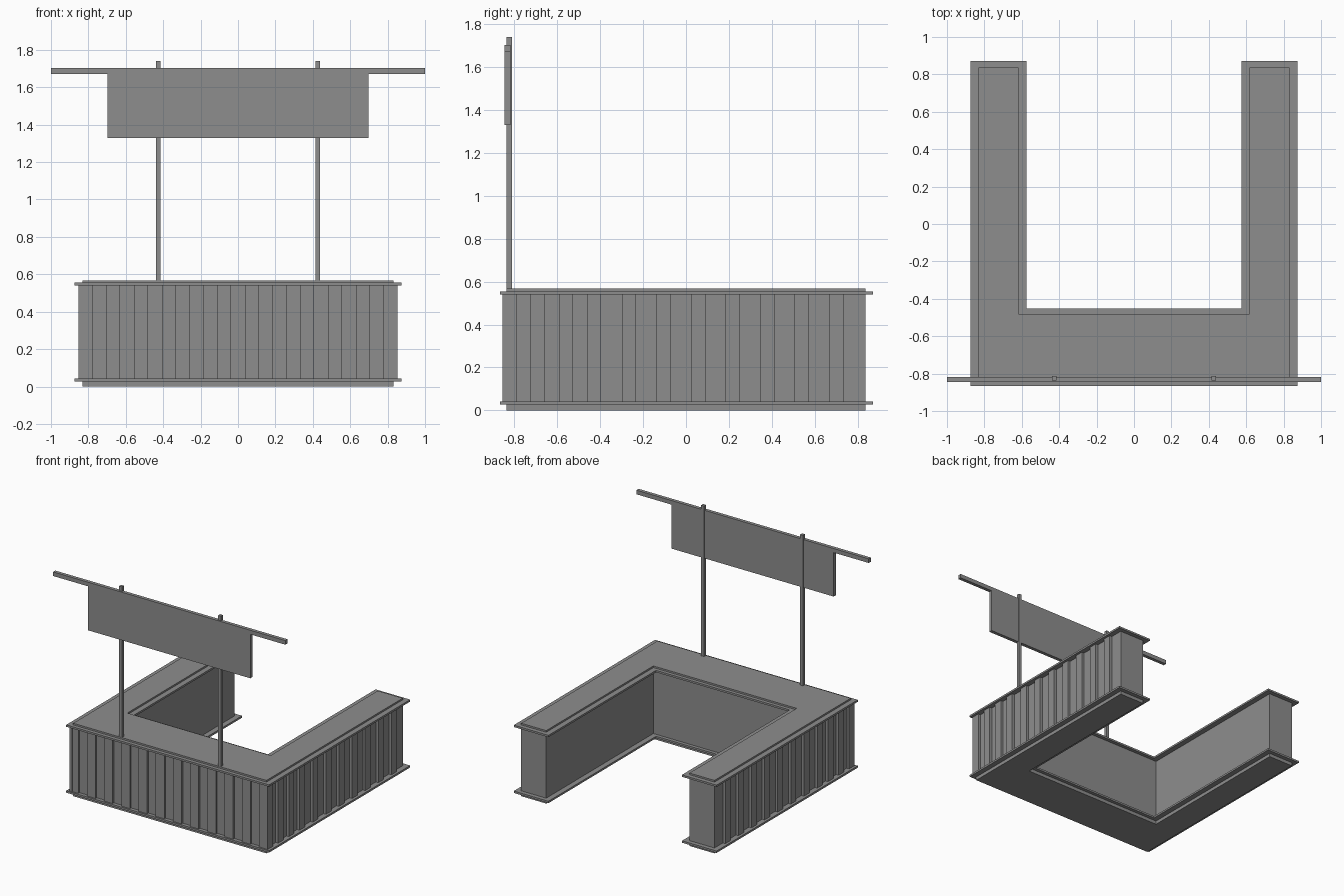
import bpy
import bmesh

cube = bpy.data.objects.get("Cube")
if cube:
    bpy.data.objects.remove(cube)

grey = bpy.data.materials.new("plain grey")
grey.use_nodes = True
GREY = (0.27, 0.27, 0.27, 1)
grey.diffuse_color = GREY
grey.node_tree.nodes["Principled BSDF"].inputs["Base Color"].default_value = GREY


def finish(name, bm):
    bmesh.ops.recalc_face_normals(bm, faces=bm.faces)
    mesh = bpy.data.meshes.new(name)
    bm.to_mesh(mesh)
    bm.free()
    mesh.materials.append(grey)
    obj = bpy.data.objects.new(name, mesh)
    bpy.context.collection.objects.link(obj)
    return obj


def add_box(bm, x0, x1, y0, y1, z0, z1):
    verts = bmesh.ops.create_cube(bm, size=1)["verts"]
    for v in verts:
        v.co.x = x1 if v.co.x > 0 else x0
        v.co.y = y1 if v.co.y > 0 else y0
        v.co.z = z1 if v.co.z > 0 else z0


def box(name, *bounds):
    bm = bmesh.new()
    add_box(bm, *bounds)
    return finish(name, bm)


def u_slab(name, outer, inner, front, inner_front, back, z0, z1):
    """Extruded U-shaped outline, open towards the back."""
    half = [(outer, front), (outer, back), (inner, back), (inner, inner_front)]
    outline = half + [(-x, y) for x, y in reversed(half)]
    bm = bmesh.new()
    face = bm.faces.new([bm.verts.new((x, y, z0)) for x, y in outline])
    top = bmesh.ops.extrude_face_region(bm, geom=[face])["geom"]
    for v in top:
        if isinstance(v, bmesh.types.BMVert):
            v.co.z = z1
    return finish(name, bm)


# Counter: core with base and top, plus two overhanging trim plates
CORE = (0.832, 0.617, -0.838, -0.48, 0.838)
PLATE = (0.873, 0.575, -0.866, -0.453, 0.871)
u_slab("counter_base", *CORE, 0, 0.027)
u_slab("lower_trim", *PLATE, 0.027, 0.042)
u_slab("counter_core", *CORE, 0.042, 0.54)
u_slab("upper_trim", *PLATE, 0.54, 0.555)
u_slab("counter_top", *CORE, 0.555, 0.568)

# Raised battens on the front
bm = bmesh.new()
for i in range(12):
    x = -0.815 + i * 1.63 / 11
    add_box(bm, x - 0.037, x + 0.037, -0.853, -0.836, 0.042, 0.54)
finish("front_battens", bm)

# Raised battens on both sides, closer together near the front
centres = [-0.822 + 0.131 * i for i in range(4)] + [-0.265 + 0.161 * i for i in range(7)]
for name, s in (("left", 1), ("right", -1)):
    bm = bmesh.new()
    for y in centres:
        x0, x1 = sorted((s * 0.83, s * 0.853))
        add_box(bm, x0, x1, y - 0.033, y + 0.033, 0.042, 0.54)
    finish(name + "_battens", bm)

# Sign on two posts
for name, x in (("left_post", 0.426), ("right_post", -0.426)):
    box(name, x - 0.012, x + 0.012, -0.836, -0.812, 0.565, 1.74)
box("sign_beam", -1, 1, -0.846, -0.819, 1.672, 1.704)
box("sign_board", -0.698, 0.698, -0.846, -0.819, 1.33, 1.672)
